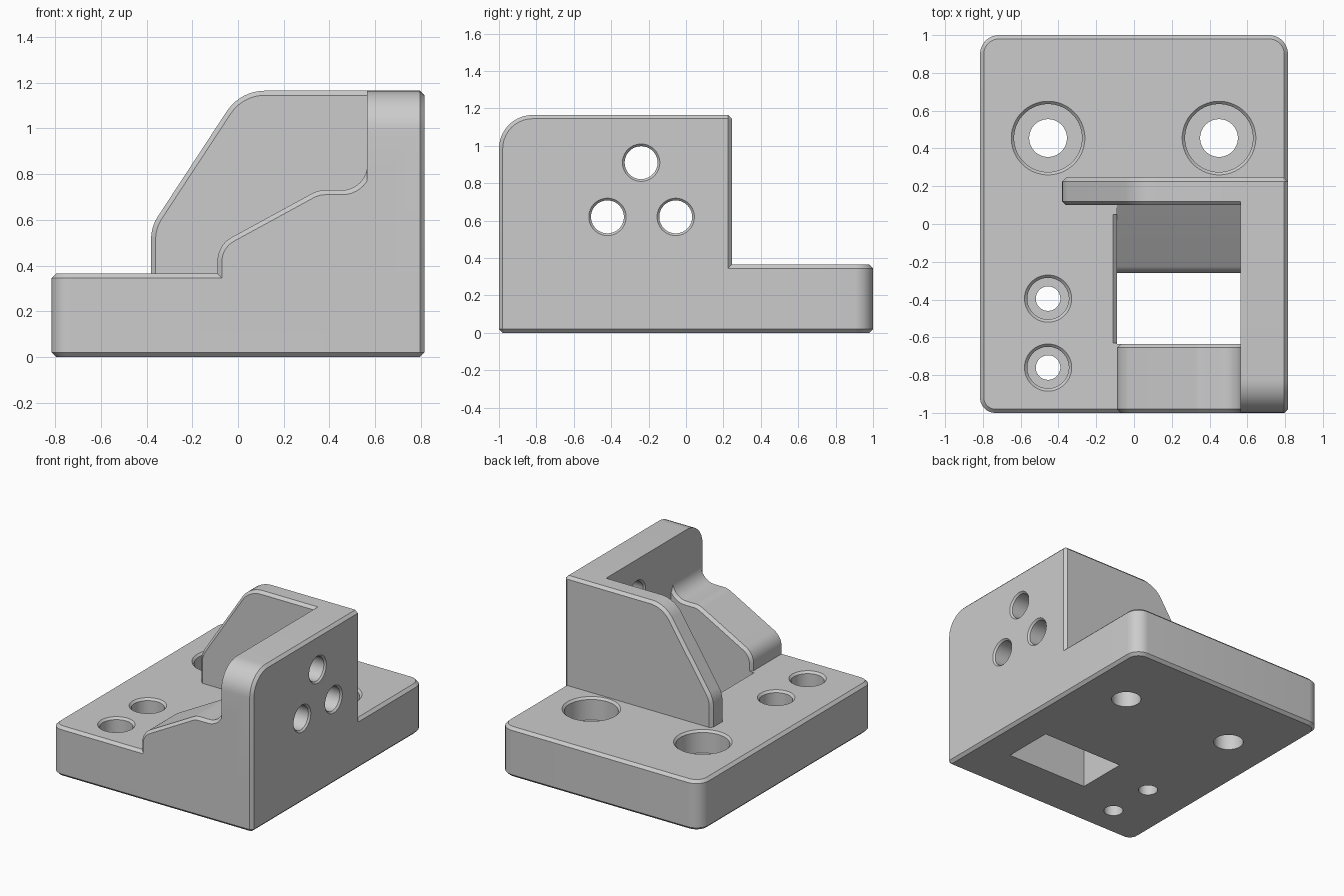
import bpy, bmesh, math
from mathutils import Vector

cube = bpy.data.objects.get("Cube")
if cube:
    bpy.data.objects.remove(cube, do_unlink=True)

grey = bpy.data.materials.new("light_grey")
grey.use_nodes = True
COLOUR = (0.6, 0.6, 0.6, 1)
grey.diffuse_color = COLOUR
grey.node_tree.nodes["Principled BSDF"].inputs["Base Color"].default_value = COLOUR

X_HALF, BASE_TOP, TOP, EDGE = 0.815, 0.365, 1.165, 0.02
SLOT_LEFT, SLOT_RIGHT, SLOT_FRONT, WALL_FRONT = -0.09, 0.565, -0.635, 0.1
PLACE = {"x": lambda u, v, w: (w, u, v),
         "y": lambda u, v, w: (u, w, v),
         "z": lambda u, v, w: (u, v, w)}


def rounded(corners):
    """Outline from (u, v, radius, segments) corners; the last two are optional."""
    points = []
    for i, corner in enumerate(corners):
        p = Vector(corner[:2])
        if len(corner) == 2:
            points.append(p)
            continue
        radius = corner[2]
        steps = corner[3] if len(corner) > 3 else 10
        a = (Vector(corners[i - 1][:2]) - p).normalized()
        b = (Vector(corners[(i + 1) % len(corners)][:2]) - p).normalized()
        half = a.angle(b) / 2
        centre = p + (a + b).normalized() * radius / math.sin(half)
        reach = radius / math.tan(half)
        start = (p + a * reach - centre).normalized()
        end = (p + b * reach - centre).normalized()
        points += [centre + start.slerp(end, k / steps) * radius for k in range(steps + 1)]
    return points


def loft(bm, rings):
    """Skin equal rings of points and close both ends; returns the end faces."""
    rings = [[bm.verts.new(p) for p in ring] for ring in rings]
    for low, high in zip(rings, rings[1:]):
        for i in range(len(low)):
            bm.faces.new((low[i - 1], low[i], high[i], high[i - 1]))
    caps = [bm.faces.new(rings[0]), bm.faces.new(rings[-1])]
    bmesh.ops.recalc_face_normals(bm, faces=bm.faces)
    return caps


def finish(name, bm):
    bmesh.ops.recalc_face_normals(bm, faces=bm.faces)
    mesh = bpy.data.meshes.new(name)
    bm.to_mesh(mesh)
    bm.free()
    mesh.materials.append(grey)
    obj = bpy.data.objects.new(name, mesh)
    bpy.context.collection.objects.link(obj)
    return obj


def prism(name, corners, axis, low, high, chamfered=()):
    """Extrude an outline along an axis and chamfer the rims of the chosen ends."""
    bm = bmesh.new()
    outline = rounded(corners)
    caps = loft(bm, [[PLACE[axis](p.x, p.y, w) for p in outline] for w in (low, high)])
    rims = [e for end in chamfered for e in caps[end].edges]
    if rims:
        bmesh.ops.bevel(bm, geom=rims, offset=EDGE, segments=1,
                        affect="EDGES", profile=0.5)
    return finish(name, bm)


def drill(axis, centre, profile):
    """Stepped round cutter from (position, radius) pairs along an axis."""
    bm = bmesh.new()
    angles = [math.tau * (i + 0.5) / 48 for i in range(48)]
    loft(bm, [[PLACE[axis](centre[0] + r * math.cos(a), centre[1] + r * math.sin(a), w)
               for a in angles] for w, r in profile])
    return finish("cutter", bm)


def combine(target, other, operation):
    other.hide_render = True
    mod = target.modifiers.new("join", "BOOLEAN")
    mod.operation, mod.solver, mod.object = operation, "EXACT", other
    bpy.context.view_layer.objects.active = target
    bpy.ops.object.modifier_apply(modifier=mod.name)
    bpy.data.objects.remove(other, do_unlink=True)


# Base plate
base = prism("bracket_body", [(-X_HALF, -1, 0.08), (X_HALF, -1, EDGE, 1),
                              (X_HALF, 1, 0.1), (-X_HALF, 1, 0.1)],
             "z", 0, BASE_TOP, (0, 1))

# Chute through the base, with a ramp at its back
chute = prism("chute", [(SLOT_FRONT, -0.1), (-0.26, -0.1), (-0.26, 0.13, 0.08),
                        (WALL_FRONT, BASE_TOP), (WALL_FRONT, 0.5), (SLOT_FRONT, 0.5)],
              "x", SLOT_LEFT, SLOT_RIGHT)
combine(base, chute, "DIFFERENCE")
lip = prism("lip", [(-0.12, BASE_TOP + 0.01), (-0.08, BASE_TOP + 0.01),
                    (-0.08, BASE_TOP - 0.03)], "y", SLOT_FRONT + 0.005, 0.05)
combine(base, lip, "DIFFERENCE")

# Counterbored bolt holes
for x, y, bore, head, seat in [(-0.455, 0.455, 0.1, 0.18, 0.2), (0.45, 0.455, 0.1, 0.18, 0.2),
                               (-0.455, -0.395, 0.065, 0.11, 0.22),
                               (-0.455, -0.76, 0.065, 0.11, 0.22)]:
    combine(base, drill("z", (x, y), [(-0.1, bore), (seat, bore), (seat, head),
                                      (BASE_TOP - 0.015, head),
                                      (BASE_TOP + 0.015, head + 0.03)]), "DIFFERENCE")

# Side wall with three cross holes
side = prism("side_wall", [(-1, EDGE), (-1, TOP, 0.18), (0.2, TOP), (0.2, EDGE)],
             "x", SLOT_RIGHT, X_HALF, (1,))
for centre in [(-0.24, 0.91), (-0.42, 0.62), (-0.055, 0.62)]:
    combine(side, drill("x", centre, [(SLOT_RIGHT - 0.012, 0.112), (SLOT_RIGHT + 0.012, 0.088),
                                      (X_HALF - 0.012, 0.088), (X_HALF + 0.012, 0.112)]),
            "DIFFERENCE")

# Back wall with a sloping left edge
back = prism("back_wall", [(-0.38, 0.1), (-0.38, 0.57, 0.18), (0.01, TOP, 0.2),
                           (X_HALF, TOP, EDGE, 1), (X_HALF, 0.1)],
             "y", WALL_FRONT, 0.245, (0, 1))

# Front rib sweeping up into the side wall
rib = prism("front_rib", [(SLOT_LEFT, 0.1), (SLOT_LEFT, 0.49, 0.12), (0.35, 0.73, 0.12),
                          (SLOT_RIGHT, 0.73, 0.11), (SLOT_RIGHT, 0.86), (0.7, 0.86),
                          (0.7, 0.1)], "y", -1, SLOT_FRONT, (0, 1))

for part in (side, back, rib):
    combine(base, part, "UNION")

bpy.ops.object.select_all(action="DESELECT")
base.select_set(True)
bpy.context.view_layer.objects.active = base
bpy.ops.object.shade_smooth_by_angle(angle=math.radians(25))
